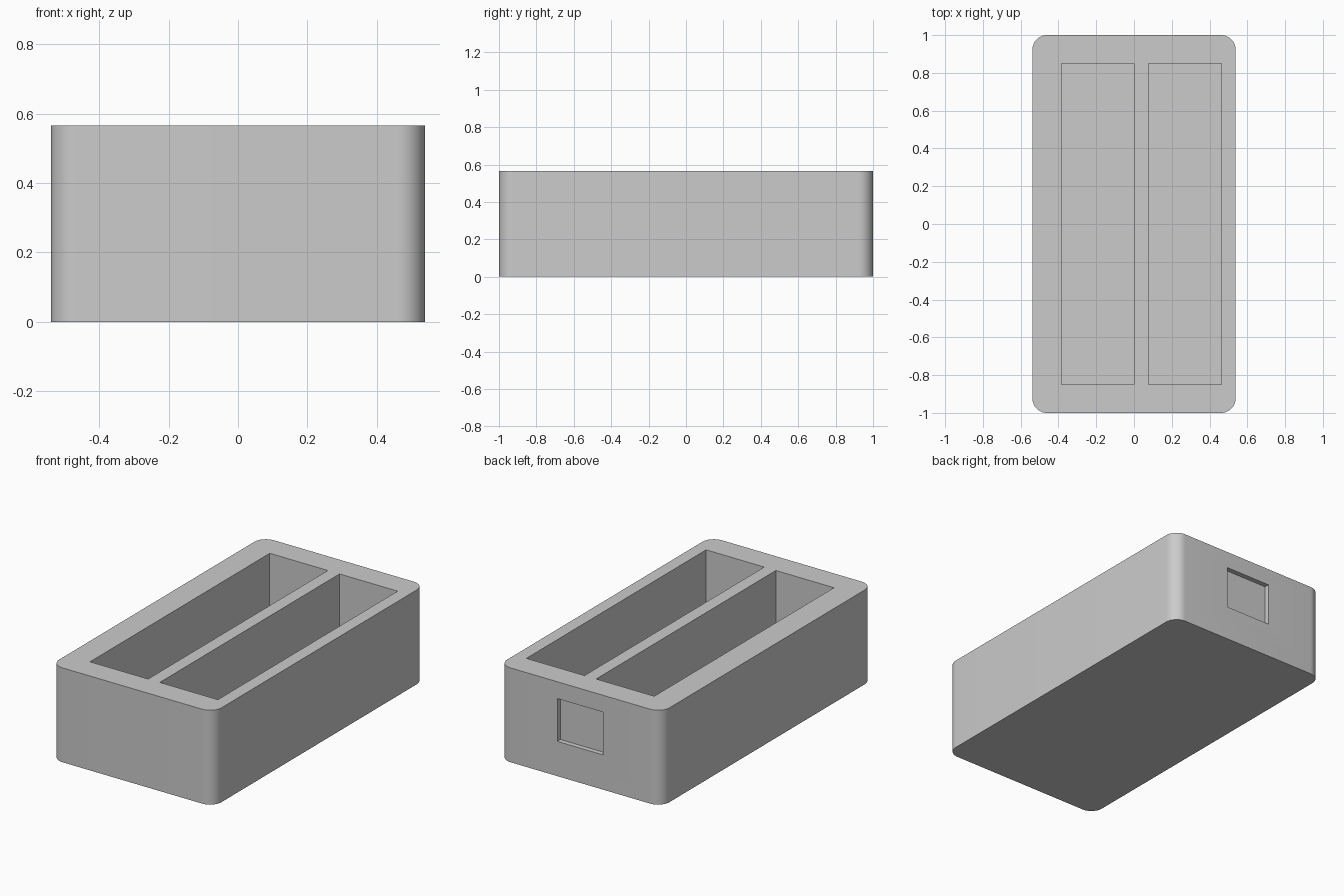
import bpy
import bmesh
from mathutils import Vector

if "Cube" in bpy.data.objects:
    bpy.data.objects.remove(bpy.data.objects["Cube"], do_unlink=True)

W, L, H = 1.076, 2.0, 0.565   # overall size
WALL = 0.077                  # divider, floor and corner radius
GREY = (0.6, 0.6, 0.6, 1)

mat = bpy.data.materials.new("plain grey")
mat.use_nodes = True
mat.diffuse_color = GREY
mat.node_tree.nodes["Principled BSDF"].inputs["Base Color"].default_value = GREY


def box(name, lo, hi, corner=0.0):
    """Box between two corners, with optional rounded upright edges."""
    lo, hi = Vector(lo), Vector(hi)
    bm = bmesh.new()
    bmesh.ops.create_cube(bm, size=1)
    for v in bm.verts:
        v.co = (lo + hi) / 2 + v.co * (hi - lo)
    if corner:
        upright = [e for e in bm.edges
                   if abs(e.verts[0].co.z - e.verts[1].co.z) > 0.1]
        bmesh.ops.bevel(bm, geom=upright, offset=corner, segments=12,
                        profile=0.5, affect='EDGES')
    mesh = bpy.data.meshes.new(name)
    bm.to_mesh(mesh)
    bm.free()
    mesh.materials.append(mat)
    obj = bpy.data.objects.new(name, mesh)
    bpy.context.collection.objects.link(obj)
    return obj


def carve(target, cutter):
    """Subtract a cutter from the target and discard it."""
    cutter.hide_render = True
    mod = target.modifiers.new("carve", 'BOOLEAN')
    mod.operation = 'DIFFERENCE'
    mod.solver = 'EXACT'
    mod.object = cutter
    bpy.context.view_layer.objects.active = target
    bpy.ops.object.modifier_apply(modifier=mod.name)
    bpy.data.objects.remove(cutter, do_unlink=True)


# Rounded tray body
tray = box("tray_body", (-W / 2, -L / 2, 0), (W / 2, L / 2, H), WALL)

# Two long compartments either side of the divider
for name, x0 in (("right_pocket", -0.385), ("left_pocket", WALL)):
    carve(tray, box(name, (x0, -0.85, WALL), (x0 + 0.385, 0.85, H + 0.1)))

# Shallow label recess in the back wall
carve(tray, box("label_recess", (-0.152, L / 2 - 0.03, 0.208),
                (0.152, L / 2 + 0.1, 0.464)))

# Smooth corners, crisp rims
bpy.ops.object.select_all(action='DESELECT')
tray.select_set(True)
bpy.context.view_layer.objects.active = tray
bpy.ops.object.shade_smooth_by_angle()
